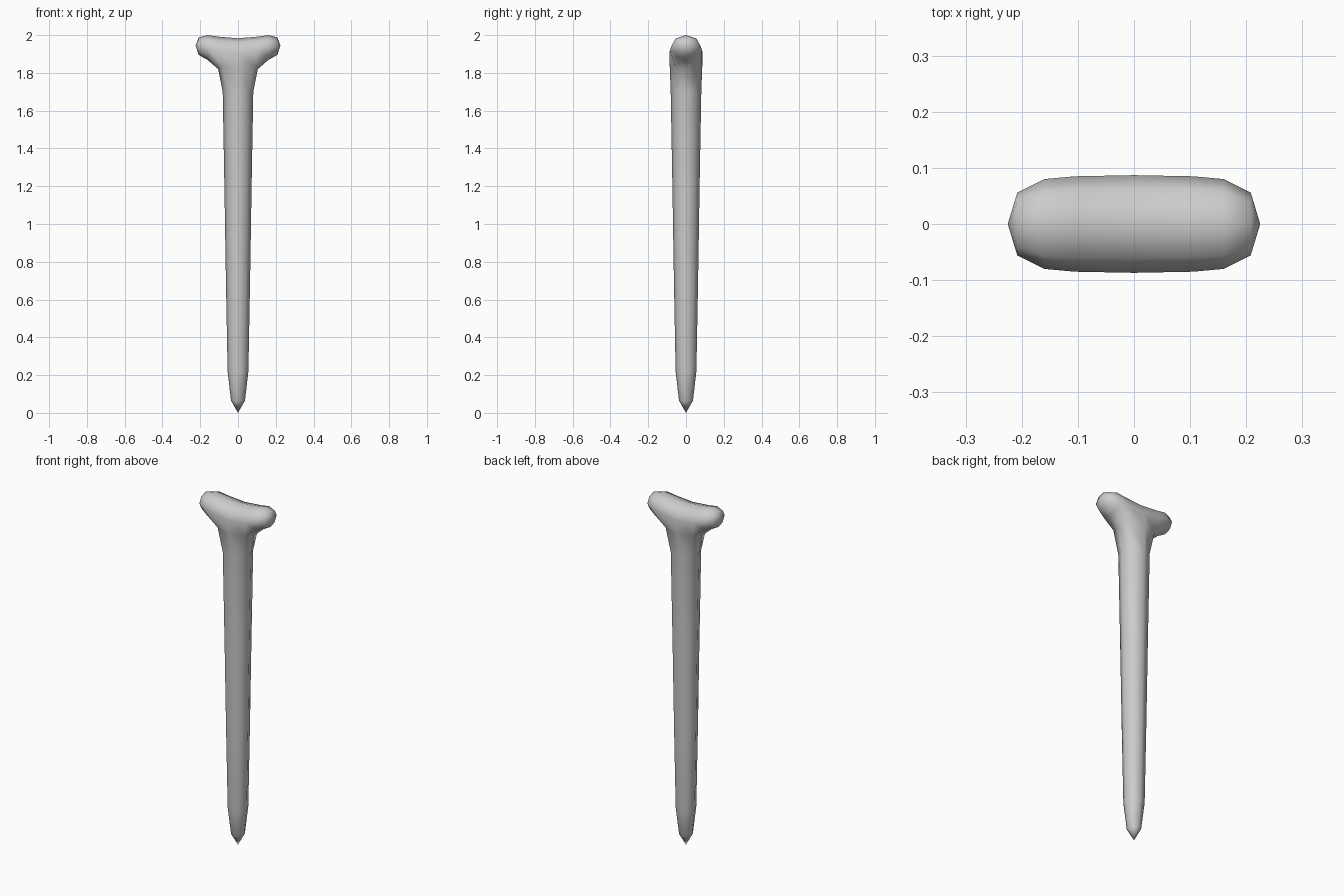
import bpy
import bmesh
from math import cos, sin, pi

if "Cube" in bpy.data.objects:
    bpy.data.objects.remove(bpy.data.objects["Cube"])

grey = bpy.data.materials.new("plain_grey")
grey.use_nodes = True
colour = (0.6, 0.6, 0.6, 1)
grey.diffuse_color = colour
grey.node_tree.nodes["Principled BSDF"].inputs["Base Color"].default_value = colour

SIDES = 8
bm = bmesh.new()


def bridge(a, b):
    for i in range(SIDES):
        j = (i + 1) % SIDES
        bm.faces.new((a[i], a[j], b[j], b[i]))


def fan(ring, tip):
    for i in range(SIDES):
        bm.faces.new((ring[i], ring[(i + 1) % SIDES], tip))


# Crossbar sections, centre to end: x, half width, top, middle, bottom
half = [
    (0, 0.087, 1.983, 1.91, 1.81),
    (0.105, 0.085, 1.992, 1.92, 1.82),
    (0.16, 0.08, 2.0, 1.935, 1.868),
    (0.208, 0.056, 1.988, 1.943, 1.895),
]
stations = [(-s[0],) + s[1:] for s in half[:0:-1]] + half
bar = []
for x, w, top, mid, bottom in stations:
    ring = []
    for i in range(SIDES):
        a = 2 * pi * i / SIDES
        reach = top - mid if sin(a) > 0 else mid - bottom
        ring.append(bm.verts.new((x, w * cos(a), mid + reach * sin(a))))
    bar.append(ring)

# Place the rim under the crossbar where the shaft flows in
LOW_BACK, LOW, LOW_FRONT = 5, 6, 7
left, centre, right = bar[2], bar[3], bar[4]
for ring, side in ((left, -1), (right, 1)):
    for i, y in ((LOW_BACK, -0.06), (LOW_FRONT, 0.06)):
        ring[i].co = (side * 0.088, y, 1.835)
centre[LOW_BACK].co = (0, -0.086, 1.83)
centre[LOW_FRONT].co = (0, 0.086, 1.83)

# Crossbar skin, left open below the middle
for k in range(len(bar) - 1):
    for i in range(SIDES):
        j = (i + 1) % SIDES
        if k in (2, 3) and i in (LOW_BACK, LOW):
            continue
        bm.faces.new((bar[k][i], bar[k][j], bar[k + 1][j], bar[k + 1][i]))
for ring, x in ((bar[0], -0.225), (bar[-1], 0.225)):
    fan(ring, bm.verts.new((x, 0, 1.945)))
bm.verts.remove(centre[LOW])

# Tapered shaft from the rim down to the point
previous = [right[LOW], right[LOW_FRONT], centre[LOW_FRONT], left[LOW_FRONT],
            left[LOW], left[LOW_BACK], centre[LOW_BACK], right[LOW_BACK]]
for z, r in ((1.70, 0.081), (1.2, 0.072), (0.7, 0.064), (0.22, 0.055), (0.065, 0.037)):
    ring = [bm.verts.new((r * cos(2 * pi * i / SIDES), r * sin(2 * pi * i / SIDES), z))
            for i in range(SIDES)]
    bridge(previous, ring)
    previous = ring
fan(previous, bm.verts.new((0, 0, 0)))

bmesh.ops.recalc_face_normals(bm, faces=bm.faces[:])
for face in bm.faces:
    face.smooth = True
mesh = bpy.data.meshes.new("peg")
bm.to_mesh(mesh)
bm.free()
mesh.materials.append(grey)
peg = bpy.data.objects.new("peg", mesh)
bpy.context.collection.objects.link(peg)
